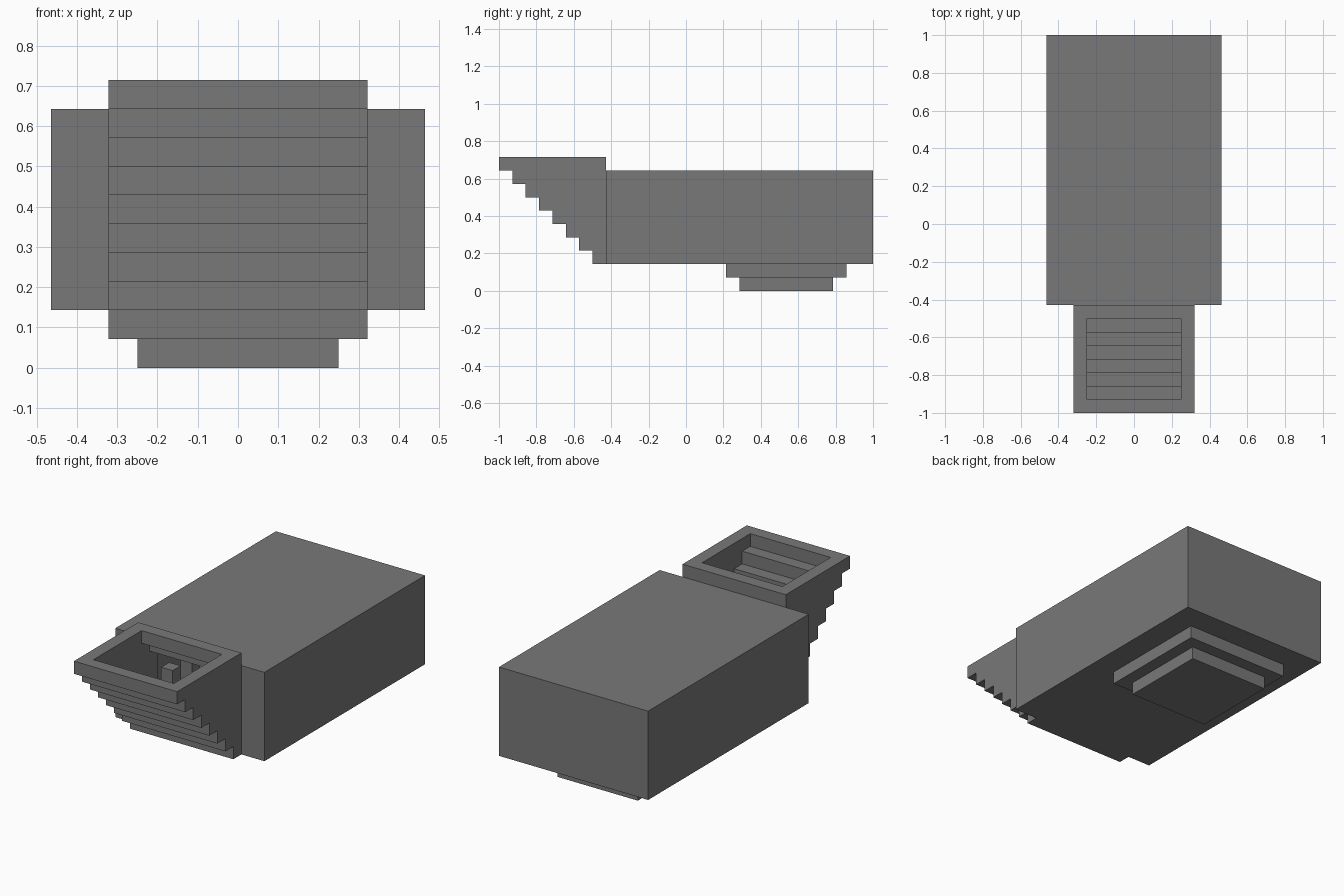
import bpy
import bmesh

U = 1 / 14  # one block of the grid the model is built on

cube = bpy.data.objects.get("Cube")
if cube:
    bpy.data.objects.remove(cube, do_unlink=True)

grey = bpy.data.materials.new("mid_grey")
grey.use_nodes = True
colour = (0.19, 0.19, 0.19, 1)
grey.diffuse_color = colour
grey.node_tree.nodes["Principled BSDF"].inputs["Base Color"].default_value = colour


def prism(name, profile, half_width, x=0):
    """Extrude a (y, z) profile across x, all in blocks."""
    bm = bmesh.new()
    verts = [bm.verts.new(((x - half_width) * U, y * U, z * U)) for y, z in profile]
    face = bm.faces.new(verts)
    new = bmesh.ops.extrude_face_region(bm, geom=[face])["geom"]
    moved = [v for v in new if isinstance(v, bmesh.types.BMVert)]
    bmesh.ops.translate(bm, verts=moved, vec=(2 * half_width * U, 0, 0))
    bmesh.ops.recalc_face_normals(bm, faces=bm.faces)
    mesh = bpy.data.meshes.new(name)
    bm.to_mesh(mesh)
    bm.free()
    mesh.materials.append(grey)
    obj = bpy.data.objects.new(name, mesh)
    bpy.context.collection.objects.link(obj)
    return obj


def box(name, half_width, y0, y1, z0, z1, x=0):
    return prism(name, [(y0, z0), (y1, z0), (y1, z1), (y0, z1)], half_width, x)


def cut(target, cutter):
    cutter.hide_render = True
    mod = target.modifiers.new("cut", "BOOLEAN")
    mod.operation = "DIFFERENCE"
    mod.solver = "EXACT"
    mod.object = cutter
    bpy.context.view_layer.objects.active = target
    bpy.ops.object.modifier_apply(modifier=mod.name)
    bpy.data.objects.remove(cutter, do_unlink=True)


def stairs(first_y, first_z, count):
    """Points up an overhanging staircase that leans towards the front."""
    points = []
    for i in range(count):
        points += [(first_y - i, first_z + i), (first_y - i, first_z + i + 1)]
    return points


# Main body: a hollow block with an opening towards the chute
body = box("body", 6.5, -6, 14, 2, 9)
cut(body, box("body_cavity", 5.5, -5, 13, 3, 8))
cut(body, box("body_opening", 3.5, -6.5, -4.5, 3, 8))

# Stepped chute, hollowed by a matching stepped shape
chute = prism("chute", stairs(-7, 2, 8) + [(-6, 10), (-6, 2)], 4.5)
inner = stairs(-7, 3, 7)
inner[-1] = (-13, 11)
cut(chute, prism("chute_hollow", inner + [(-7, 11), (-7, 9), (-5.5, 9), (-5.5, 3)], 3.5))

# Posts standing behind the opening
box("short_post", 0.5, -6, -5, 3, 7, x=-2)
box("tall_post", 0.5, -5, -4, 3, 8, x=-1)

# Two stepped plates under the body
box("upper_base", 4.5, 3, 12, 1, 2)
box("lower_base", 3.5, 4, 11, 0, 1)
